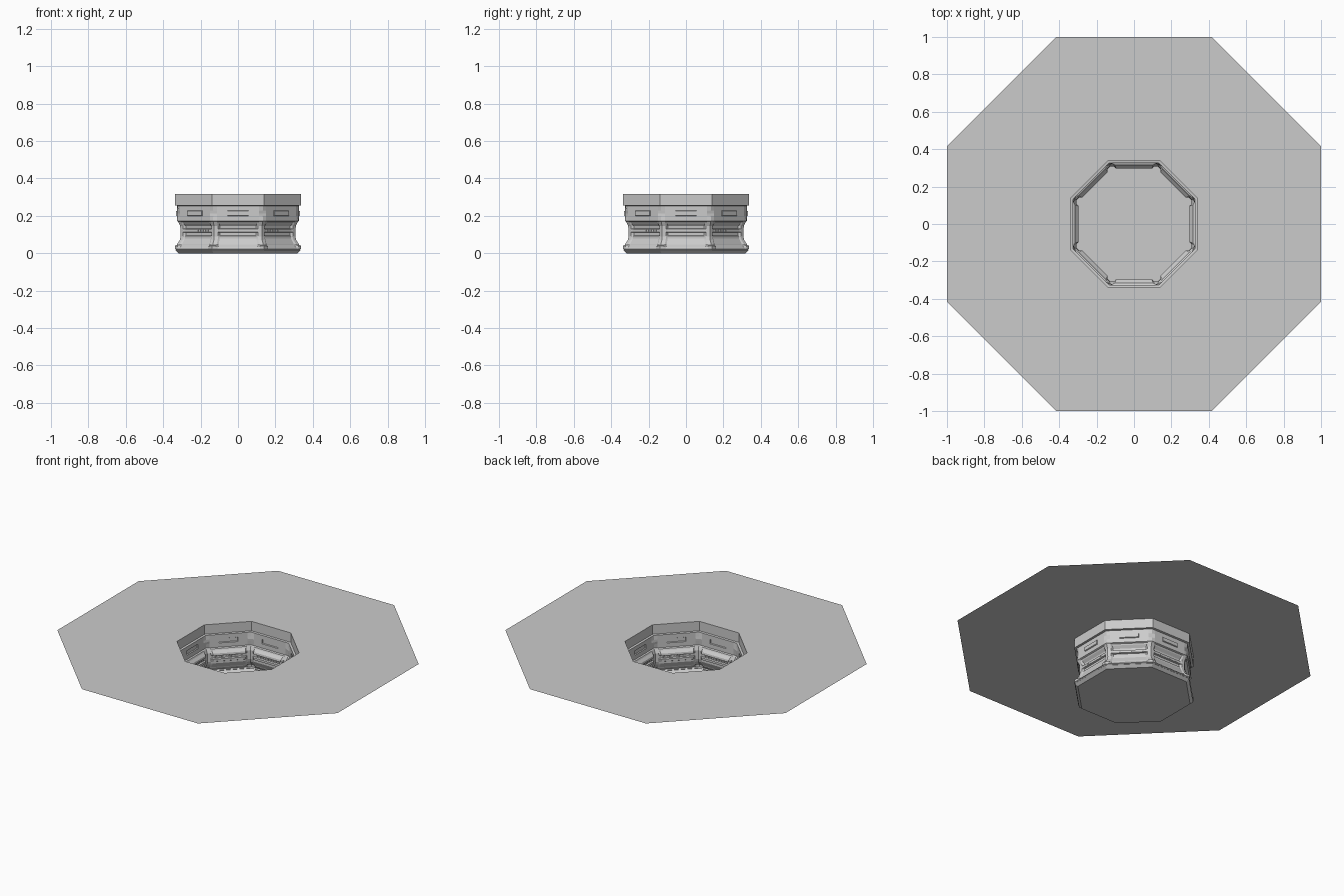
import bpy, bmesh, math
from mathutils import Matrix

if "Cube" in bpy.data.objects:
    bpy.data.objects.remove(bpy.data.objects["Cube"])

T = math.tan(math.pi / 8)
TOP = 0.317


def interp(profile, z):
    """Apothem at height z on a list of (z, apothem) going down."""
    for (z0, a0), (z1, a1) in zip(profile, profile[1:]):
        if z1 <= z <= z0:
            return a0 + (a1 - a0) * (z0 - z) / (z0 - z1)
    return profile[-1][1]


def finish(name, bm):
    me = bpy.data.meshes.new(name)
    bm.to_mesh(me)
    bm.free()
    ob = bpy.data.objects.new(name, me)
    bpy.context.collection.objects.link(ob)
    return ob


def octagon(bm, a, z):
    r = a / math.cos(math.pi / 8)
    return [bm.verts.new((r * math.cos(math.pi * (k + .5) / 4),
                          r * math.sin(math.pi * (k + .5) / 4), z)) for k in range(8)]


# wall profiles: corner pillars and the recessed panels between them
pillar = [(TOP, .338), (.256, .338), (.254, .325), (.172, .325), (.168, .320),
          (.145, .309), (.090, .307), (.070, .312), (.050, .325), (.043, .328),
          (.040, .338), (.024, .338), (.020, .331), (.016, .335), (.0, .318)]
panel = [(TOP, .338), (.256, .338), (.254, .325), (.172, .325), (.168, .316),
         (.160, .312), (.145, .298), (.132, .296), (.129, .306), (.113, .306),
         (.110, .296), (.096, .296), (.092, .303), (.080, .303), (.070, .308),
         (.050, .318), (.043, .320), (.034, .330), (.024, .338), (.020, .331),
         (.016, .335), (.0, .318)]
SLOT_Z = (.228, .225, .202, .199)
rows = sorted({z for z, _ in pillar + panel} | set(SLOT_Z) | {.213}, reverse=True)
half = [0, .40, .42, .74, .78, .84, 1]
cols = [-t for t in half[:0:-1]] + half


def apothem(t, z):
    t = abs(t)
    if t <= .40 and SLOT_Z[2] <= z <= SLOT_Z[1]:      # slot recess
        return .331
    if t == 1 and SLOT_Z[3] <= z <= SLOT_Z[0]:        # pinched corners
        return .325 - .009 * (1 - abs(z - .213) / .041)
    return interp(panel if t <= .78 else pillar, z)


# pit wall: one detailed side repeated eight times
bm = bmesh.new()
for k in range(8):
    rot = Matrix.Rotation(k * math.pi / 4, 3, 'Z')
    grid = []
    for z in rows:
        line = []
        for t in cols:
            a = apothem(t, z)
            v = bm.verts.new((t * a * T, -a, z))
            v.co = rot @ v.co
            line.append(v)
        grid.append(line)
    for r0, r1 in zip(grid, grid[1:]):
        for j in range(len(cols) - 1):
            bm.faces.new((r0[j], r0[j + 1], r1[j + 1], r1[j]))
bmesh.ops.remove_doubles(bm, verts=bm.verts, dist=1e-5)
bmesh.ops.dissolve_limit(bm, angle_limit=.002, verts=bm.verts, edges=bm.edges)
finish("pit_wall", bm)

# grille teeth in the recessed panel slots
bm = bmesh.new()
for k in range(8):
    rot = Matrix.Rotation(k * math.pi / 4, 4, 'Z')
    for i in range(-4, 5):
        m = rot @ Matrix.Translation((i * .019, -.3035, .121)) @ Matrix.Diagonal((.011, .006, .009, 1))
        bmesh.ops.create_cube(bm, size=1, matrix=m)
finish("grille_teeth", bm)

# pit floor
bm = bmesh.new()
bm.faces.new(octagon(bm, .318, 0))
finish("pit_floor", bm)

# ground plate: thin octagon ring around the pit
bm = bmesh.new()
inner, outer = octagon(bm, .338, TOP), octagon(bm, 1.0, TOP)
for k in range(8):
    n = (k + 1) % 8
    bm.faces.new((inner[k], outer[k], outer[n], inner[n]))
finish("ground_plate", bm)
